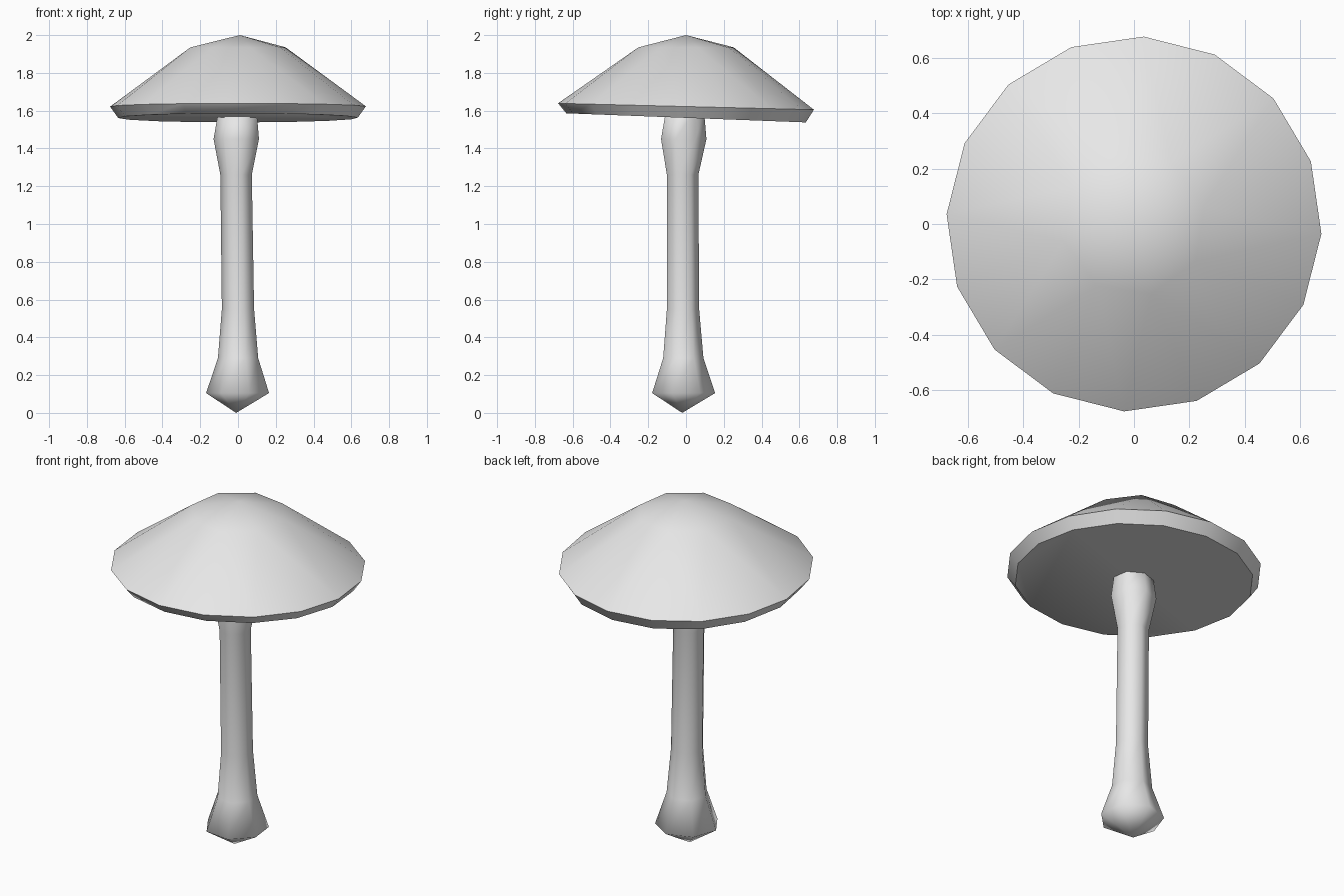
import bpy, bmesh, math

if "Cube" in bpy.data.objects:
    bpy.data.objects.remove(bpy.data.objects["Cube"], do_unlink=True)

grey = bpy.data.materials.new("plain grey")
grey.use_nodes = True
colour = (0.8, 0.8, 0.8, 1)
grey.diffuse_color = colour
grey.node_tree.nodes["Principled BSDF"].inputs["Base Color"].default_value = colour


def ring(bm, sides, turn, radius, z, cx=0, cy=0, tilt=0):
    """Add a circle of vertices, lowered towards the back by tilt."""
    verts = []
    for i in range(sides):
        a = math.radians(turn + 360 * i / sides)
        x, y = cx + radius * math.cos(a), cy + radius * math.sin(a)
        verts.append(bm.verts.new((x, y, z - tilt * y)))
    return verts


def bridge(bm, low, high):
    n = len(low)
    for i in range(n):
        j = (i + 1) % n
        bm.faces.new((low[i], low[j], high[j], high[i]))


def finish(bm, name, angle):
    bmesh.ops.recalc_face_normals(bm, faces=bm.faces)
    mesh = bpy.data.meshes.new(name)
    bm.to_mesh(mesh)
    bm.free()
    mesh.materials.append(grey)
    obj = bpy.data.objects.new(name, mesh)
    bpy.context.collection.objects.link(obj)
    bpy.ops.object.select_all(action="DESELECT")
    obj.select_set(True)
    bpy.context.view_layer.objects.active = obj
    bpy.ops.object.shade_smooth_by_angle(angle=math.radians(angle))


# Cap: flat underside, flared rim, coarse crown ring and a blunt tip
bm = bmesh.new()
under = ring(bm, 16, -3, 0.635, 1.562, tilt=0.038)
rim = ring(bm, 16, -3, 0.678, 1.622, tilt=0.025)
crown = ring(bm, 8, 14, 0.26, 1.935)
tip = bm.verts.new((0.01, 0, 2))
bm.faces.new(under)
bridge(bm, under, rim)
for i in range(8):
    j = (i + 1) % 8
    a, b, c = (rim[(2 * i + k) % 16] for k in (1, 2, 3))
    bm.faces.new((a, b, crown[i]))
    bm.faces.new((b, crown[j], crown[i]))
    bm.faces.new((b, c, crown[j]))
    bm.faces.new((crown[i], crown[j], tip))
finish(bm, "cap", 50)

# Stalk: slender column with a collar swelling and a pointed bulb
profile = [  # radius, height, x centre, y centre
    (0.172, 0.105, 0.002, -0.017),
    (0.110, 0.29, 0.003, -0.017),
    (0.088, 0.55, 0.002, -0.018),
    (0.086, 1.26, -0.008, -0.020),
    (0.124, 1.45, -0.006, -0.015),
    (0.104, 1.60, 0, -0.008),
]
bm = bmesh.new()
rings = [ring(bm, 7, 135, r, z, cx, cy) for r, z, cx, cy in profile]
for low, high in zip(rings, rings[1:]):
    bridge(bm, low, high)
point = bm.verts.new((-0.01, -0.02, 0))
for i in range(7):
    bm.faces.new((rings[0][i], point, rings[0][(i + 1) % 7]))
bm.faces.new(rings[-1])
finish(bm, "stalk", 85)
